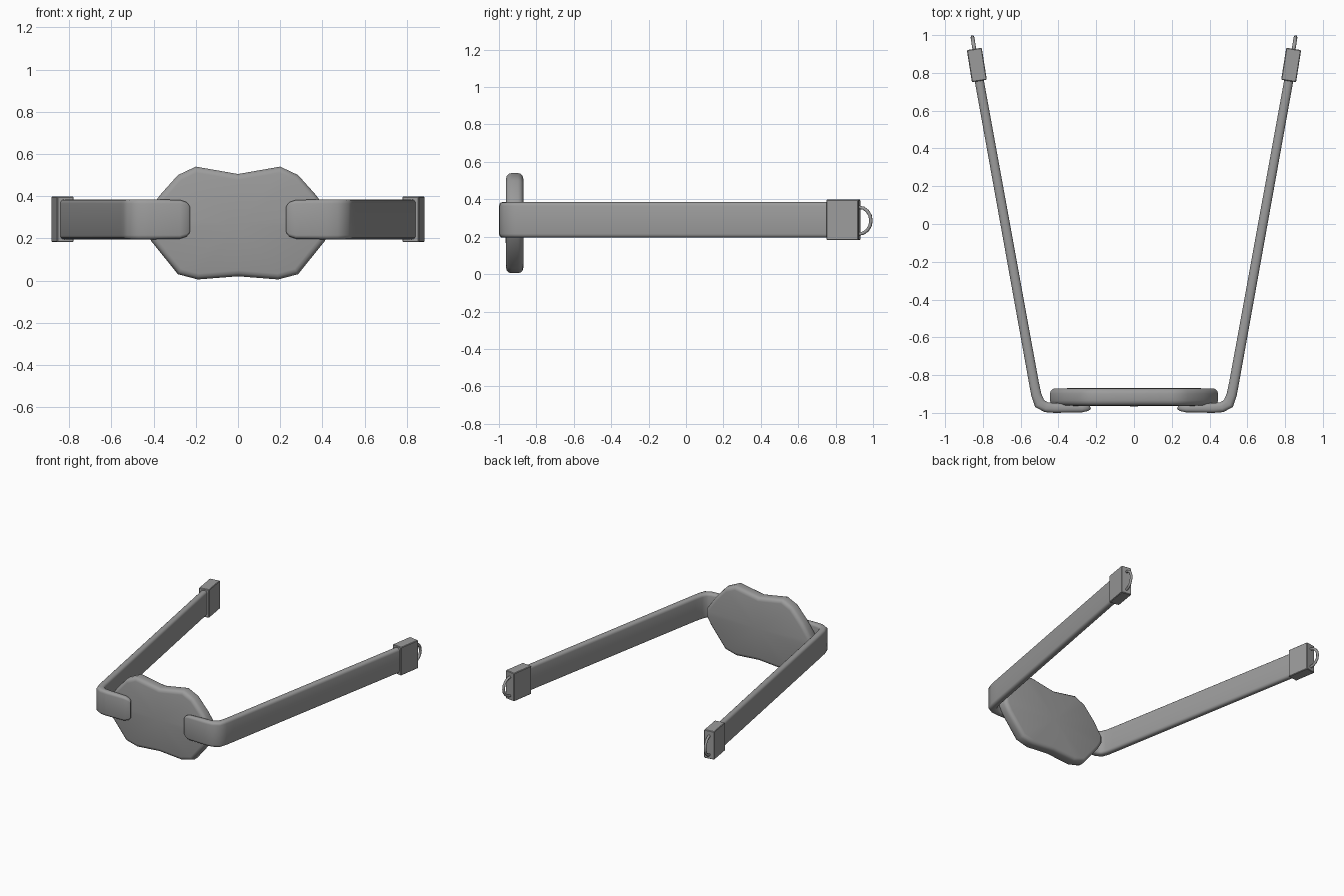
import bpy
import bmesh
import math
from mathutils import Matrix, Vector

cube = bpy.data.objects.get("Cube")
if cube:
    bpy.data.objects.remove(cube, do_unlink=True)

grey = bpy.data.materials.new("plain grey")
grey.use_nodes = True
GREY = (0.33, 0.33, 0.33, 1)
grey.diffuse_color = GREY
grey.node_tree.nodes["Principled BSDF"].inputs["Base Color"].default_value = GREY

MID_Z = 0.29


def finish(name, bm, smooth_angle=None):
    bmesh.ops.recalc_face_normals(bm, faces=bm.faces[:])
    mesh = bpy.data.meshes.new(name)
    bm.to_mesh(mesh)
    bm.free()
    mesh.materials.append(grey)
    ob = bpy.data.objects.new(name, mesh)
    bpy.context.collection.objects.link(ob)
    if smooth_angle:
        bpy.ops.object.select_all(action='DESELECT')
        ob.select_set(True)
        bpy.context.view_layer.objects.active = ob
        bpy.ops.object.shade_smooth_by_angle(angle=math.radians(smooth_angle))
    return ob


# Wavy pad: half outline (x, z) mirrored, extruded and rounded at the rim
def build_pad():
    half = [(0, 0.505), (0.20, 0.54), (0.285, 0.50), (0.37, 0.405), (0.445, 0.30),
            (0.445, 0.245), (0.41, 0.185), (0.285, 0.03), (0.19, 0.005), (0, 0.02)]
    outline = half + [(-x, z) for x, z in half[-2:0:-1]]
    bm = bmesh.new()
    face = bm.faces.new([bm.verts.new((x, -0.962, z)) for x, z in outline])
    new = bmesh.ops.extrude_face_region(bm, geom=[face])["geom"]
    bmesh.ops.translate(bm, vec=(0, 0.092, 0),
                        verts=[v for v in new if isinstance(v, bmesh.types.BMVert)])
    if face.is_valid is False or len([f for f in bm.faces if len(f.verts) > 4]) < 2:
        bmesh.ops.holes_fill(bm, edges=bm.edges[:], sides=0)
    bmesh.ops.recalc_face_normals(bm, faces=bm.faces[:])
    rim = [e for e in bm.edges if abs(e.verts[0].co.y - e.verts[1].co.y) < 0.01]
    bmesh.ops.bevel(bm, geom=rim, offset=0.028, segments=3, profile=0.5,
                    affect='EDGES', clamp_overlap=True)
    # slightly domed front and back
    bmesh.ops.poke(bm, faces=[f for f in bm.faces if len(f.verts) > 6], offset=0.003)
    finish("pad", bm, 40)


# Strap: rounded rectangle swept along a bent path (x, y, half thickness, half height)
STATIONS = [(0.232, -0.968, 0.012, 0.066), (0.245, -0.972, 0.018, 0.082),
            (0.275, -0.976, 0.021, 0.092), (0.42, -0.974, 0.026, 0.095),
            (0.465, -0.970, 0.027, 0.095), (0.500, -0.950, 0.030, 0.095),
            (0.517, -0.905, 0.027, 0.095), (0.530, -0.84, 0.026, 0.095),
            (0.823, 0.78, 0.024, 0.095)]


def build_strap(name, side):
    bm = bmesh.new()
    rings = []
    for i, (x, y, t, h) in enumerate(STATIONS):
        a = STATIONS[max(i - 1, 0)]
        b = STATIONS[min(i + 1, len(STATIONS) - 1)]
        tangent = Vector((b[0] - a[0], b[1] - a[1])).normalized()
        if i == len(STATIONS) - 2:
            tangent = Vector((0.178, 0.984))
        across = Vector((tangent.y, -tangent.x))
        r = min(0.02, t * 0.8)
        ring = []
        for sx, sz, start in ((1, 1, 0), (-1, 1, 90), (-1, -1, 180), (1, -1, 270)):
            for step in range(4):
                ang = math.radians(start + 30 * step)
                u = sx * (t - r) + r * math.cos(ang)
                w = sz * (h - r) + r * math.sin(ang)
                ring.append(bm.verts.new((side * (x + across.x * u),
                                          y + across.y * u, MID_Z + w)))
        rings.append(ring)
    n = len(rings[0])
    for low, high in zip(rings, rings[1:]):
        for k in range(n):
            bm.faces.new((low[k], low[(k + 1) % n], high[(k + 1) % n], high[k]))
    bm.faces.new(rings[0])
    bm.faces.new(rings[-1])
    finish(name, bm, 45)


# Square end block, turned to follow the strap
TURN = math.radians(9)
BLOCK = Vector((0.832, 0.842, MID_Z))


def build_block(name, side):
    bm = bmesh.new()
    bmesh.ops.create_cube(bm, size=1)
    bmesh.ops.scale(bm, vec=(0.08, 0.172, 0.216), verts=bm.verts[:])
    bmesh.ops.bevel(bm, geom=bm.edges[:], offset=0.004, segments=1, affect='EDGES')
    place = Matrix.Translation((side * BLOCK.x, BLOCK.y, BLOCK.z))
    bmesh.ops.transform(bm, verts=bm.verts[:],
                        matrix=place @ Matrix.Rotation(-side * TURN, 4, 'Z'))
    finish(name, bm)


# Half hoop standing out of the end of the block
def build_hoop(name, side):
    curve = bpy.data.curves.new(name, 'CURVE')
    curve.dimensions = '3D'
    curve.bevel_depth = 0.01
    curve.bevel_resolution = 1
    spline = curve.splines.new('POLY')
    spline.points.add(8)
    for i, point in enumerate(spline.points):
        ang = math.radians(-90 + 180 * i / 8)
        reach = 0.083 + 0.066 * math.cos(ang)
        point.co = (side * (BLOCK.x + reach * math.sin(TURN)),
                    BLOCK.y + reach * math.cos(TURN),
                    0.286 + 0.072 * math.sin(ang), 1)
    curve.materials.append(grey)
    bpy.context.collection.objects.link(bpy.data.objects.new(name, curve))


build_pad()
for label, side in (("left", 1), ("right", -1)):
    build_strap(label + "_strap", side)
    build_block(label + "_end_block", side)
    build_hoop(label + "_hoop", side)
